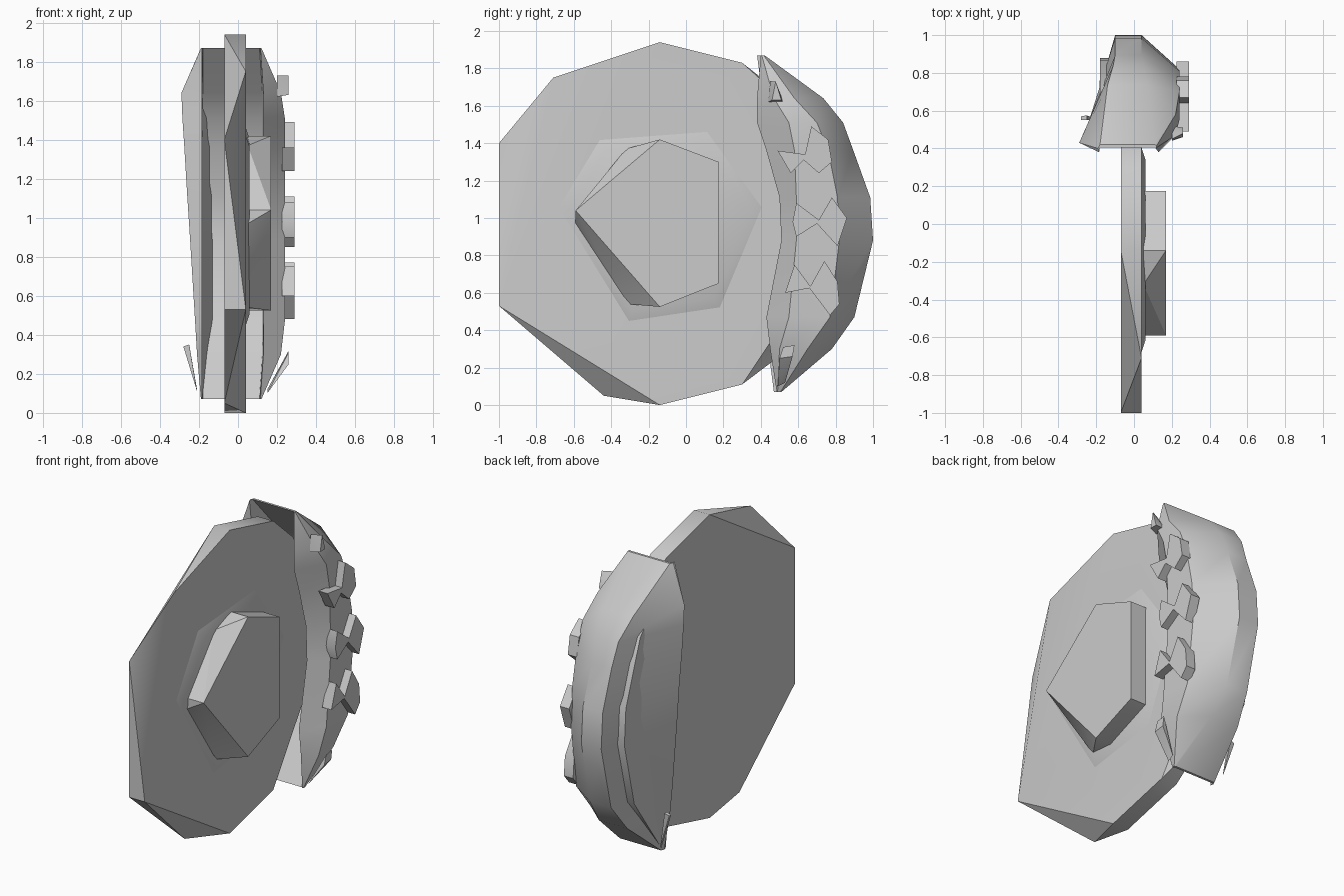
import bpy, bmesh


def finish(name, bm):
    bmesh.ops.recalc_face_normals(bm, faces=bm.faces[:])
    me = bpy.data.meshes.new(name)
    bm.to_mesh(me)
    bm.free()
    ob = bpy.data.objects.new(name, me)
    bpy.context.collection.objects.link(ob)
    bpy.ops.object.select_all(action='DESELECT')
    ob.select_set(True)
    bpy.context.view_layer.objects.active = ob
    bpy.ops.object.shade_smooth_by_angle(angle=0.6)
    return ob


def hull(name, *layers):
    """Convex solid through outlines, each given as (x, [(y, z), ...])."""
    bm = bmesh.new()
    for x, pts in layers:
        for y, z in pts:
            bm.verts.new((x, y, z))
    bmesh.ops.convex_hull(bm, input=bm.verts[:])
    bmesh.ops.dissolve_limit(bm, angle_limit=0.01, verts=bm.verts[:], edges=bm.edges[:])
    return finish(name, bm)


def loft(name, rings):
    bm = bmesh.new()
    rows = [[bm.verts.new(p) for p in r] for r in rings]
    n = len(rows[0])
    for a, b in zip(rows, rows[1:]):
        for i in range(n):
            j = (i + 1) % n
            bm.faces.new((a[i], a[j], b[j], b[i]))
    caps = [bm.faces.new(rows[0]), bm.faces.new(rows[-1])]
    bmesh.ops.triangulate(bm, faces=caps)
    return finish(name, bm)


def prism(name, x0, x1, pts):
    return loft(name, [[(x, y, z) for y, z in pts] for x in (x0, x1)])


# Brake disc, coarse rim with uneven chamfers
hull("brake_disc",
     (-0.07, [(-1, 1.4), (-1, .53), (-.44, .05), (-.14, 0), (.3, .11), (.59, .33),
              (.83, .97), (.62, 1.58), (.3, 1.83), (-.14, 1.94)]),
     (0.04, [(-.71, 1.75), (-1, .53), (-.14, 0), (.3, .11), (.62, .59), (.78, .97),
             (.5, 1.65), (.3, 1.83), (-.14, 1.94)]))

# Hub flange and hub cap
flange = [(-.47, 1.43), (.12, 1.475), (.42, 1.06), (.19, .51), (-.31, .435), (-.695, 1.06)]
hull("hub_flange", (0.035, flange),
     (0.06, [(-.14 + (y + .14) * .86, .96 + (z - .96) * .86) for y, z in flange]))
cap = [(-.59, 1.04), (-.14, 1.42), (.175, 1.3), (.175, .65), (-.14, .525)]
hull("hub_cap", (0.05, cap + [(-.32, 1.37), (-.31, .54), (-.59, .97)]), (0.17, cap))

# Caliper: U-shaped sections stacked along z
# z, back lip y, front lip y, outer y, back x, outer x pair, plate x, plate y pair
stations = [
    (1.87, .40, .40, .42, -.19, -.18, .11, .12, .405, .415),
    (1.64, .43, .38, .735, -.29, -.14, .07, .22, .47, .58),
    (1.51, .43, .38, .84, -.285, -.11, .05, .24, .55, .70),
    (1.36, .43, .43, .895, -.275, -.10, .04, .24, .58, .76),
    (1.11, .44, .50, .985, -.26, -.10, .04, .24, .59, .81),
    (0.88, .44, .51, 1.0, -.245, -.10, .04, .24, .59, .82),
    (0.47, .45, .43, .90, -.22, -.10, .05, .24, .55, .77),
    (0.30, .46, .45, .78, -.21, -.13, .07, .22, .50, .65),
    (0.07, .49, .485, .51, -.19, -.18, .11, .12, .49, .505),
]
rings = []
for z, yb, yf, yo, xb, x1, x2, xp, pa, pb in stations:
    yd = max(yb, yf, yo - .12) if .1 < z < 1.8 else max(yb, yf) + .005
    xi = .13 if .1 < z < 1.8 else .115
    rings.append([(x, y, z) for x, y in (
        (xb, yb), (x1, yo), (x2, yo), (xp, pb), (xp, pa),
        (xi, yf), (xi - .005, yd), (-.18, yd), (-.185, yb - .02))])
loft("caliper_body", rings)

# Raised bow-shaped bolt heads on the caliper face
bolts = [
    [(.49, 1.36), (.56, 1.24), (.63, 1.31), (.71, 1.24), (.78, 1.3), (.76, 1.42), (.67, 1.49), (.64, 1.34)],
    [(.57, .98), (.59, .9), (.7, .97), (.81, .85), (.86, 1.0), (.78, 1.11), (.71, .99), (.59, 1.08)],
    [(.53, .6), (.66, .625), (.77, .48), (.82, .54), (.81, .66), (.74, .77), (.665, .635), (.58, .75)],
]
for i, pts in enumerate(bolts):
    prism(f"caliper_bolt_{i + 1}", .225, .29, pts)

# Small pins at the caliper ends
hull("upper_pin", (.20, [(.44, 1.62), (.52, 1.62), (.45, 1.73)]),
     (.26, [(.46, 1.63), (.51, 1.63), (.48, 1.73)]))
hull("lower_pin", (.15, [(.49, .10), (.53, .12)]),
     (.26, [(.50, .25), (.57, .26), (.52, .31), (.58, .32)]))
hull("back_pin", (-.21, [(.55, .11), (.56, .12)]),
     (-.25, [(.55, .35), (.575, .35)]), (-.28, [(.55, .34), (.57, .34)]))
